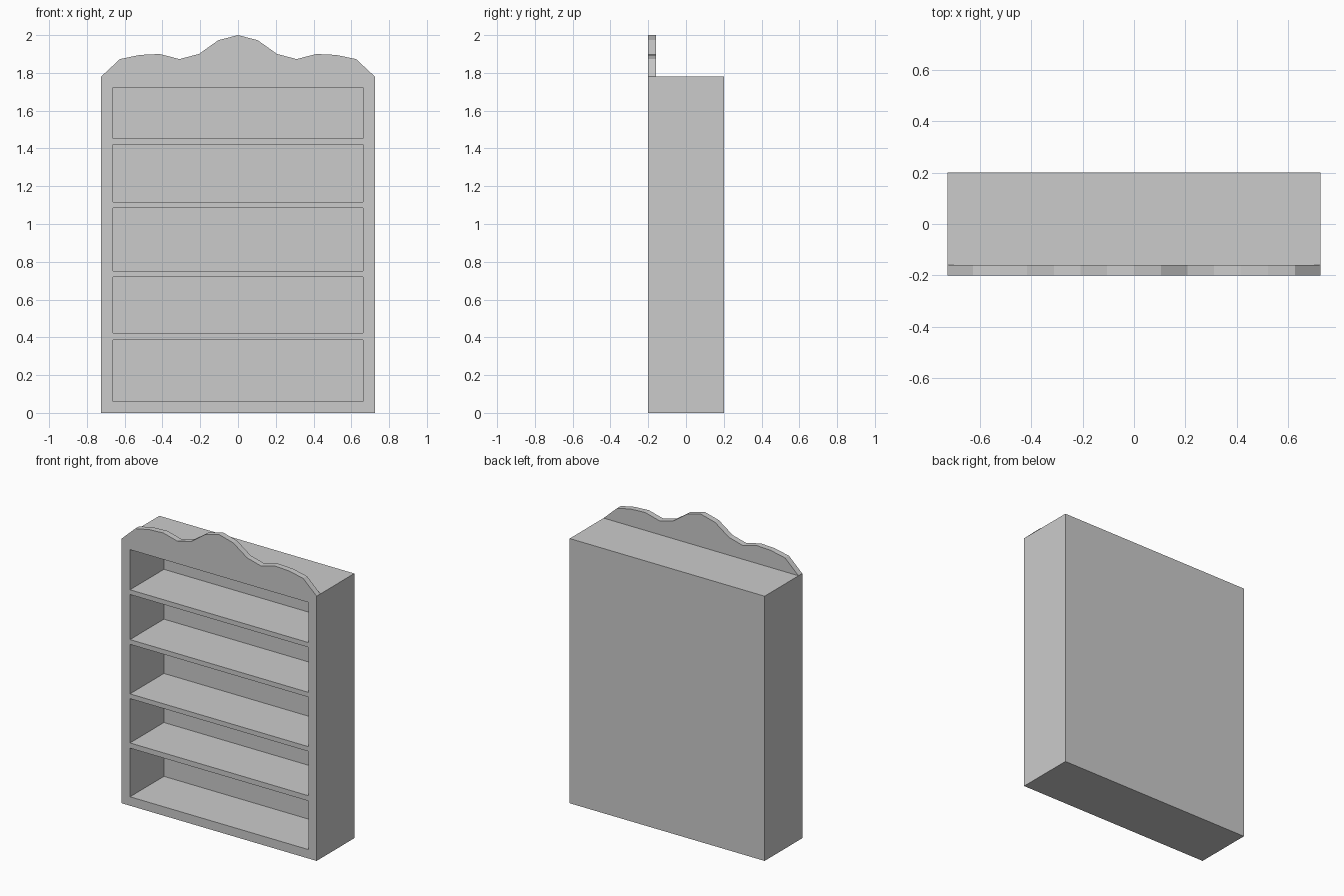
import bpy, bmesh

if "Cube" in bpy.data.objects:
    bpy.data.objects.remove(bpy.data.objects["Cube"])

W, D, TOP = 0.725, 0.2, 1.78      # half width, half depth, carcass height
CROWN_BACK, NICHE_BACK, NICHE_W = -0.16, 0.16, 0.663


def prism(name, profile, y0, y1):
    """Extrude a front (x, z) outline from y0 to y1."""
    bm = bmesh.new()
    face = bm.faces.new([bm.verts.new((x, y0, z)) for x, z in profile])
    ext = bmesh.ops.extrude_face_region(bm, geom=[face])
    verts = [g for g in ext["geom"] if isinstance(g, bmesh.types.BMVert)]
    bmesh.ops.translate(bm, verts=verts, vec=(0, y1 - y0, 0))
    bmesh.ops.recalc_face_normals(bm, faces=bm.faces)
    mesh = bpy.data.meshes.new(name)
    bm.to_mesh(mesh)
    bm.free()
    obj = bpy.data.objects.new(name, mesh)
    bpy.context.collection.objects.link(obj)
    return obj


def block(name, half_w, y0, y1, z0, z1):
    return prism(name, [(-half_w, z0), (half_w, z0), (half_w, z1), (-half_w, z1)], y0, y1)


def cut(target, cutter):
    cutter.hide_render = True
    mod = target.modifiers.new("cut", "BOOLEAN")
    mod.operation, mod.solver, mod.object = "DIFFERENCE", "EXACT", cutter
    bpy.context.view_layer.objects.active = target
    bpy.ops.object.modifier_apply(modifier=mod.name)
    bpy.data.objects.remove(cutter)


# Bookcase outline with scalloped crown, mirrored about the centre
half = [(W, 0), (W, TOP), (0.625, 1.873), (0.52, 1.895), (0.415, 1.9),
        (0.31, 1.873), (0.207, 1.9), (0.104, 1.973)]
outline = half + [(0, 2.0)] + [(-x, z) for x, z in reversed(half)]
bookcase = prism("bookcase", outline, -D, D)

# Leave only a thin crown board above the flat top
cut(bookcase, block("crown_cutter", 1, CROWN_BACK, 0.5, TOP, 2.5))

# Shelf openings
for z0, z1 in [(0.06, 0.387), (0.422, 0.72), (0.752, 1.085), (1.117, 1.42), (1.452, 1.722)]:
    cut(bookcase, block("niche_cutter", NICHE_W, -0.5, NICHE_BACK, z0, z1))
